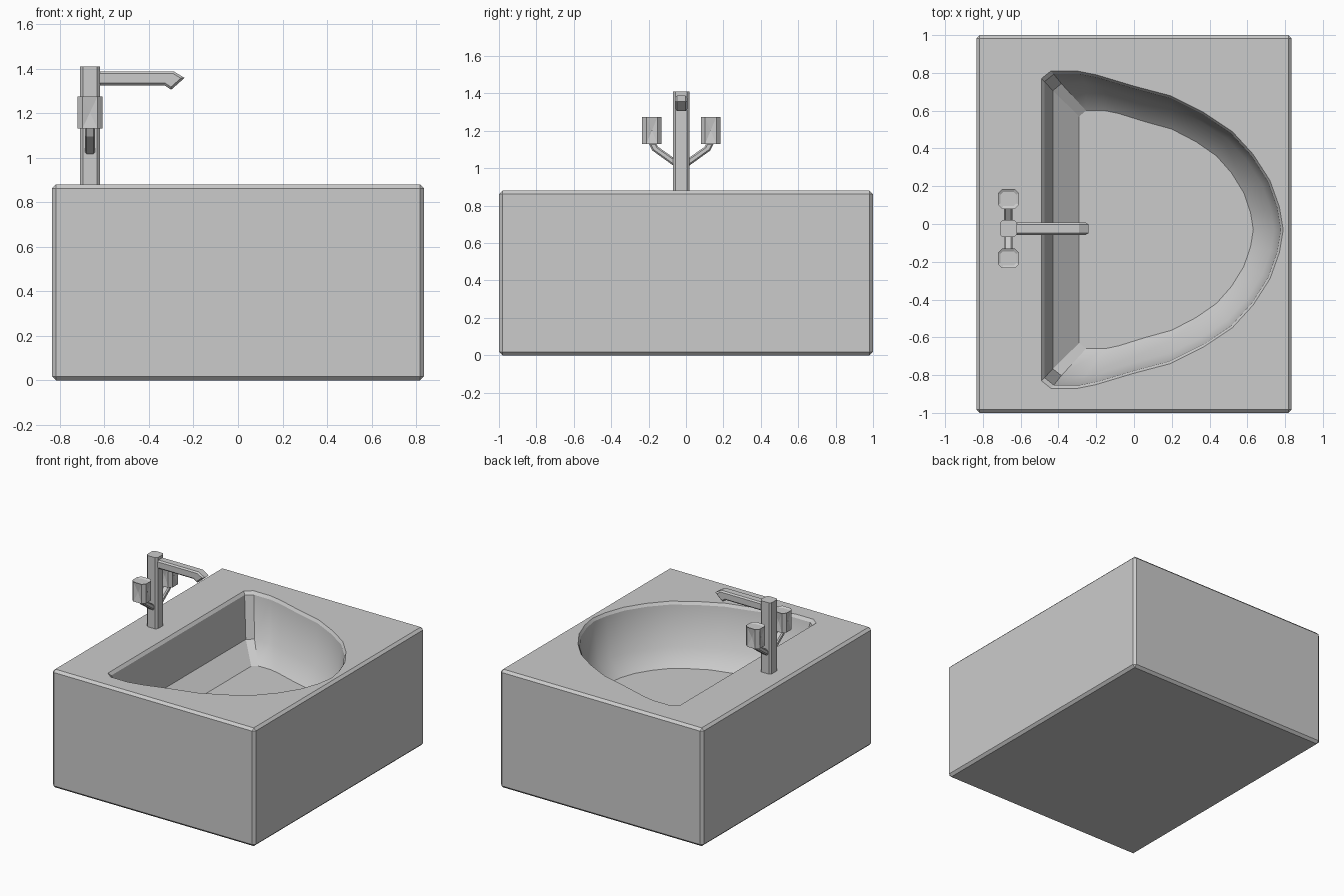
import bpy, bmesh
from mathutils import Vector

if "Cube" in bpy.data.objects:
    bpy.data.objects.remove(bpy.data.objects["Cube"])

TAP = (-0.665, -0.025, 0)      # foot of the tap; its parts are modelled around it


def finish(bm, name, loc=(0, 0, 0), mirror=False, recalc=True):
    if recalc:
        bmesh.ops.recalc_face_normals(bm, faces=bm.faces)
    me = bpy.data.meshes.new(name)
    bm.to_mesh(me)
    bm.free()
    ob = bpy.data.objects.new(name, me)
    ob.location = loc
    bpy.context.collection.objects.link(ob)
    if mirror:
        m = ob.modifiers.new("Mirror", 'MIRROR')
        m.use_axis = (False, True, False)
        m.use_mirror_merge = False
    return ob


def box(size, z0, edges=None, bevel=0.0):
    """Box standing on z0; edges = 'vertical' or 'all' are chamfered."""
    bm = bmesh.new()
    bmesh.ops.create_cube(bm, size=1)
    for v in bm.verts:
        v.co = Vector((v.co.x * size[0], v.co.y * size[1], (v.co.z + .5) * size[2] + z0))
    picked = [e for e in bm.edges if edges == 'all'
              or abs(e.verts[0].co.z - e.verts[1].co.z) > 1e-4]
    bmesh.ops.bevel(bm, geom=picked, offset=bevel, segments=1, affect='EDGES')
    bm.normal_update()
    return bm


def prism(points, extrude, bevel):
    """Extrude a closed outline and chamfer its edges."""
    bm = bmesh.new()
    f = bm.faces.new([bm.verts.new(p) for p in points])
    r = bmesh.ops.extrude_face_region(bm, geom=[f])
    bmesh.ops.translate(bm, vec=extrude,
                        verts=[v for v in r['geom'] if isinstance(v, bmesh.types.BMVert)])
    d = Vector(extrude).normalized()
    caps = [e for e in bm.edges
            if abs((e.verts[1].co - e.verts[0].co).normalized().dot(d)) < .5]
    bmesh.ops.bevel(bm, geom=caps, offset=bevel, segments=1, affect='EDGES')
    return bm


# Block with a D-shaped bowl sunk into the top
bm = box((1.67, 2, .88), 0, 'all', .018)
top = max(bm.faces, key=lambda f: f.calc_center_median().z)
outer = list(top.edges)
bmesh.ops.delete(bm, geom=[top], context='FACES_ONLY')

half = [(.79, 0), (.77, .12), (.72, .26), (.63, .40), (.52, .52), (.37, .62), (.19, .71),
        (0, .76), (-.2, .82), (-.30, .84), (-.44, .84), (-.49, .80)]
outline = half + [(x, -y) for x, y in reversed(half[1:])]
n = len(outline)
rings = []
for sx, sy, z in ((1, 1, .88), (.977, .98, .86), (.916, .92, .56), (.72, .75, .45)):
    rings.append([bm.verts.new((.224 + (x - .224) * sx, -.03 + y * sy, z)) for x, y in outline])
for a, b in zip(rings, rings[1:]):
    for i in range(n):
        j = (i + 1) % n
        bm.faces.new((a[i], a[j], b[j], b[i])).smooth = True
bm.faces.new(rings[-1])
loops = [[bm.edges.get((r[i], r[(i + 1) % n])) for i in range(n)] for r in rings]
bmesh.ops.triangle_fill(bm, use_beauty=True, edges=outer + loops[0], normal=(0, 0, 1))
# crisp rim, floor line, back wall and back corners
k = len(half) - 1
for e in loops[0] + loops[1] + loops[3] + loops[2][k - 1:k + 2]:
    e.smooth = False
for a, b in zip(rings, rings[1:]):
    for i in (k - 1, k, k + 1, k + 2):
        bm.edges.get((a[i], b[i])).smooth = False
finish(bm, "basin_block")

# Tap column
finish(box((.09, .09, .54), .87, 'vertical', .014), "tap_column", TAP)

# Spout with a drooping tip
side = [(.03, 1.325), (.335, 1.325), (.365, 1.305), (.425, 1.358), (.375, 1.388), (.03, 1.388)]
finish(prism([(x, -.033, z) for x, z in side], (0, .066, 0), .01), "tap_spout", TAP)

# Bent arms carrying the handles
arm = [(.03, 1.005), (.155, 1.095), (.175, 1.135), (.135, 1.135), (.125, 1.115), (.03, 1.048)]
finish(prism([(-.023, y, z) for y, z in arm], (.046, 0, 0), .008), "handle_arm", TAP, mirror=True)

# Handles: chamfered blocks with dished sides and a recessed top
bm = box((.112, .104, .145), 1.13, 'vertical', .022)
sides = [f for f in bm.faces if abs(f.normal.z) < .1 and max(abs(f.normal.x), abs(f.normal.y)) > .9]
cap = max(bm.faces, key=lambda f: f.calc_center_median().z)
bmesh.ops.inset_region(bm, faces=[cap], thickness=.016, depth=-.008)
bmesh.ops.poke(bm, faces=sides, offset=-.01)
bmesh.ops.translate(bm, verts=bm.verts, vec=(0, .157, 0))
finish(bm, "tap_handle", TAP, mirror=True)
